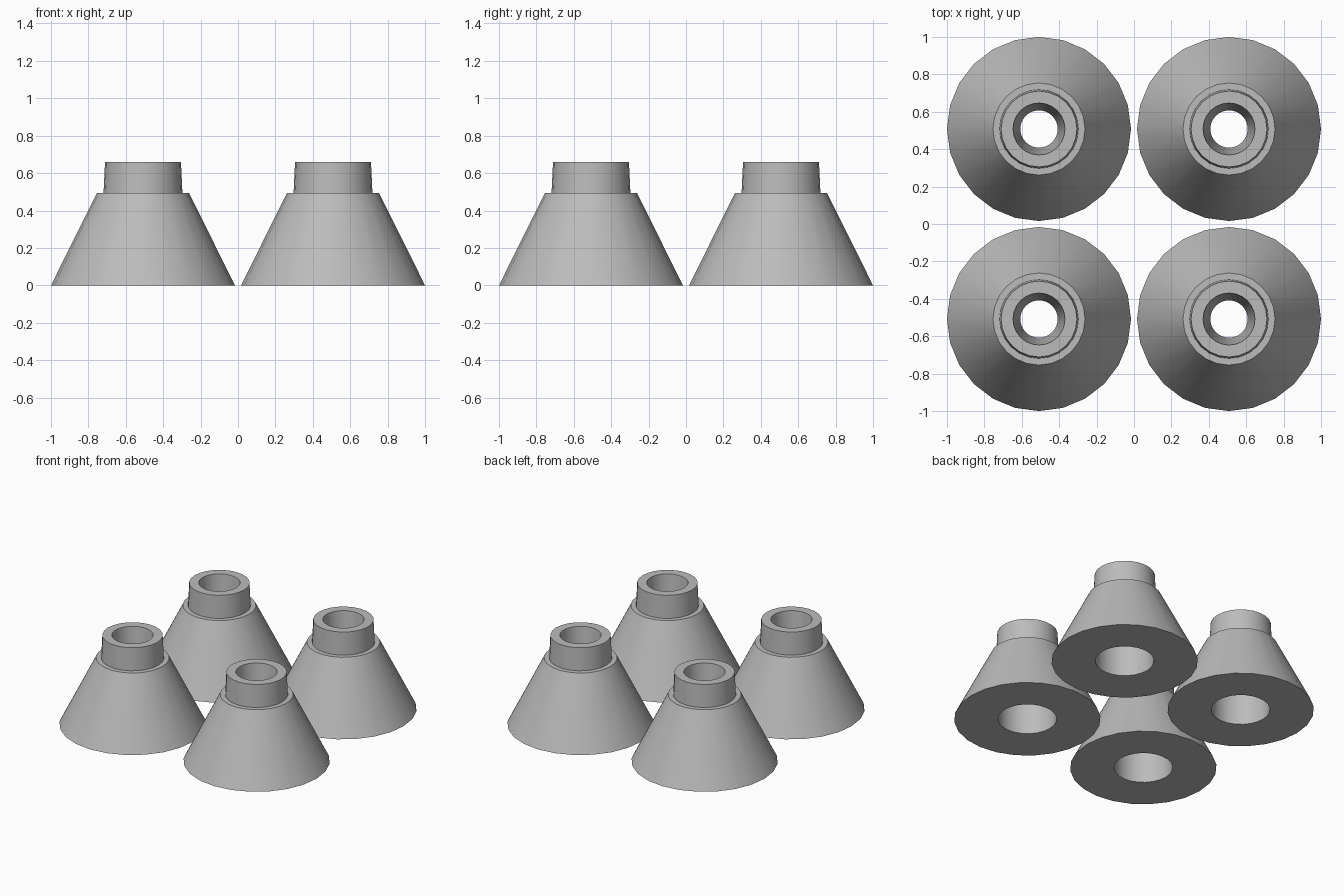
import bpy, bmesh, math

if "Cube" in bpy.data.objects:
    bpy.data.objects.remove(bpy.data.objects["Cube"])

SIDES = 24
CENTRE = 0.508
# closed (radius, height) profile, outside then back through the bore
PROFILE = [(0.197, 0.0), (0.492, 0.0), (0.246, 0.493), (0.211, 0.493),
           (0.203, 0.66), (0.139, 0.66), (0.10, 0.24), (0.197, 0.24)]

grey = bpy.data.materials.new("mid grey")
grey.diffuse_color = (0.5, 0.5, 0.5, 1)
grey.use_nodes = True
grey.node_tree.nodes["Principled BSDF"].inputs["Base Color"].default_value = grey.diffuse_color


def lathe_mesh(name, profile):
    """Revolve a closed profile around the z axis."""
    bm = bmesh.new()
    rings = []
    for i in range(SIDES):
        a = 2 * math.pi * i / SIDES
        rings.append([bm.verts.new((r * math.cos(a), r * math.sin(a), z))
                      for r, z in profile])
    n = len(profile)
    for i in range(SIDES):
        a, b = rings[i], rings[(i + 1) % SIDES]
        for j in range(n):
            k = (j + 1) % n
            bm.faces.new((a[j], b[j], b[k], a[k]))
    bmesh.ops.recalc_face_normals(bm, faces=bm.faces)
    mesh = bpy.data.meshes.new(name)
    bm.to_mesh(mesh)
    bm.free()
    mesh.materials.append(grey)
    return mesh


# four identical hollow cones with stepped necks, in a square
mesh = lathe_mesh("hollow_cone", PROFILE)
for side, sx in (("left", -1), ("right", 1)):
    for end, sy in (("front", -1), ("back", 1)):
        cone = bpy.data.objects.new(f"cone_{end}_{side}", mesh.copy())
        cone.location = (sx * CENTRE, sy * CENTRE, 0)
        bpy.context.collection.objects.link(cone)
        bpy.ops.object.select_all(action='DESELECT')
        cone.select_set(True)
        bpy.context.view_layer.objects.active = cone
        bpy.ops.object.shade_smooth_by_angle(angle=math.radians(30))
